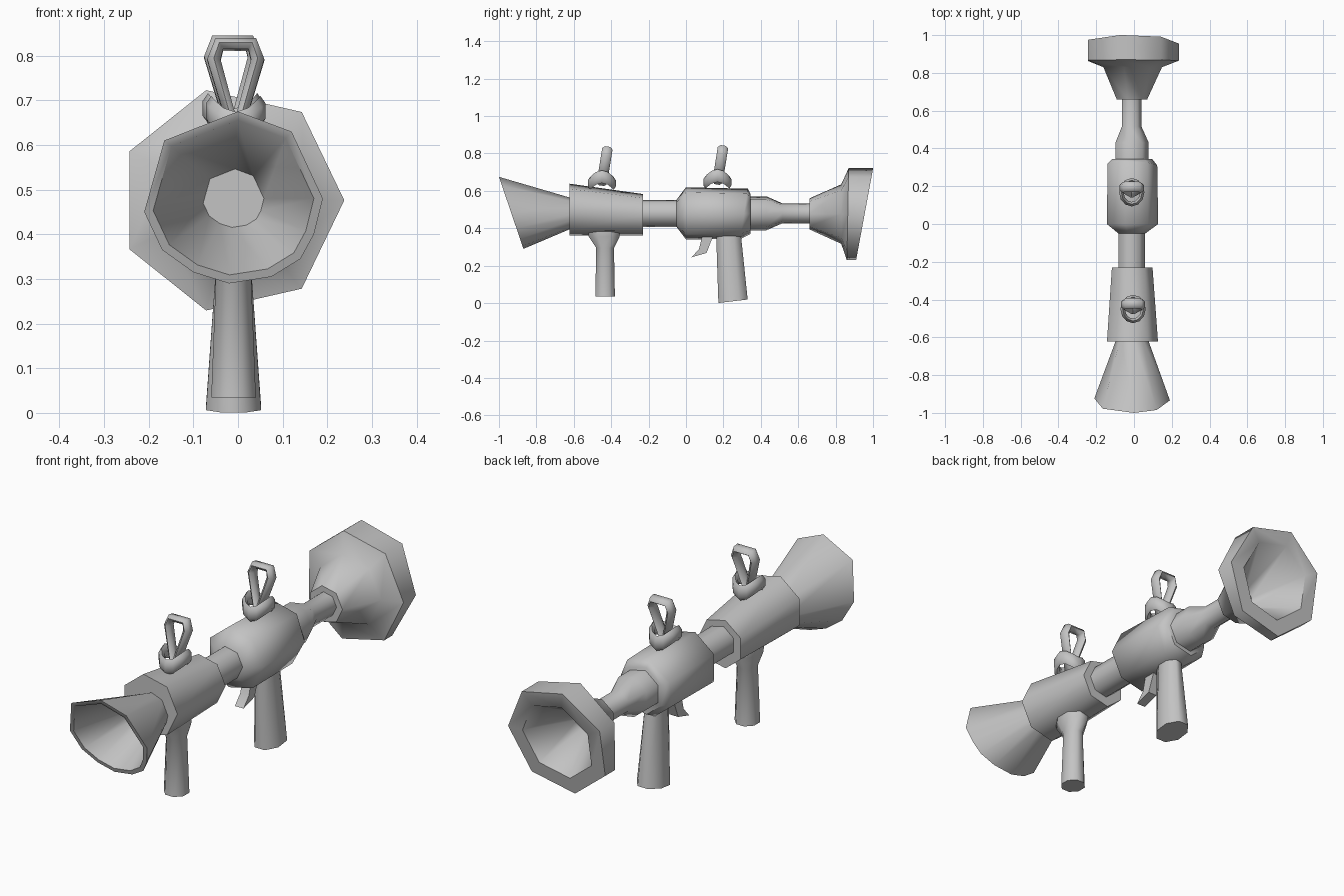
import bpy, bmesh, math
from mathutils import Vector

if "Cube" in bpy.data.objects:
    bpy.data.objects.remove(bpy.data.objects["Cube"], do_unlink=True)

grey = bpy.data.materials.new("plain grey")
grey.use_nodes = True
colour = (0.55, 0.55, 0.55, 1)
grey.diffuse_color = colour
grey.node_tree.nodes["Principled BSDF"].inputs["Base Color"].default_value = colour

CX, CZ = -0.015, 0.476   # axis of the barrel


def skin(name, rings, closed=False, angle=58):
    """Bridge equal rings of points; cap the ends unless the rings form a loop."""
    bm = bmesh.new()
    loops = [[bm.verts.new(p) for p in ring] for ring in rings]
    n = len(loops[0])
    pairs = list(zip(loops, loops[1:]))
    if closed:
        pairs.append((loops[-1], loops[0]))
    else:
        bm.faces.new(loops[0])
        bm.faces.new(loops[-1])
    for a, b in pairs:
        for i in range(n):
            j = (i + 1) % n
            bm.faces.new((a[i], a[j], b[j], b[i]))
    bmesh.ops.recalc_face_normals(bm, faces=bm.faces)
    mesh = bpy.data.meshes.new(name)
    bm.to_mesh(mesh)
    bm.free()
    mesh.materials.append(grey)
    obj = bpy.data.objects.new(name, mesh)
    bpy.context.collection.objects.link(obj)
    bpy.ops.object.select_all(action='DESELECT')
    obj.select_set(True)
    bpy.context.view_layer.objects.active = obj
    bpy.ops.object.shade_smooth_by_angle(angle=math.radians(angle))
    return obj


def barrel_part(name, sections, sides=7):
    """Sections along y: (y, radius, centre z, lean of the ring)."""
    rings = []
    for y, r, cz, lean in sections:
        ring = []
        for i in range(sides):
            a = math.tau * i / sides
            z = r * math.sin(a)
            ring.append((CX + r * math.cos(a), y + lean * z, cz + z))
        rings.append(ring)
    return skin(name, rings)


def grip(name, sections, sides=8):
    """Sections along z: (z, y min, y max, half width, slope along y)."""
    rings = []
    for z, y0, y1, w, slope in sections:
        ring = []
        for i in range(sides):
            a = math.tau * (i + 0.5) / sides
            c, s = math.cos(a) * 1.08, math.sin(a) * 1.08
            dy = c * (y1 - y0) / 2
            ring.append((-0.01 + w * s, (y0 + y1) / 2 + dy, z + slope * dy))
        rings.append(ring)
    return skin(name, rings)


def band(name, path, across, half_width, half_thick):
    """Closed strap with a six-sided section following a path."""
    pts = [Vector(p) for p in path]
    across = Vector(across).normalized()
    rings = []
    for i, p in enumerate(pts):
        before = (p - pts[i - 1]).normalized()
        after = (pts[(i + 1) % len(pts)] - p).normalized()
        out = (before + after).cross(across).normalized()
        rings.append([p + across * half_width * math.cos(math.tau * k / 6)
                      + out * half_thick * 1.15 * math.sin(math.tau * k / 6)
                      for k in range(6)])
    return skin(name, rings, closed=True, angle=65)


# Barrel bodies and tubes
barrel_part("front_body", [(-0.622, 0.142, 0.5, 0), (-0.23, 0.113, 0.473, 0)])
barrel_part("middle_tube", [(-0.26, 0.074, 0.48, 0), (-0.03, 0.074, 0.48, 0)])
barrel_part("rear_body", [
    (-0.05, 0.075, 0.48, 0), (0, 0.143, 0.48, 0),
    (0.31, 0.138, 0.477, 0.15), (0.345, 0.11, 0.477, 0)])
barrel_part("rear_tube", [
    (0.3, 0.093, 0.48, 0), (0.43, 0.093, 0.48, 0),
    (0.515, 0.055, 0.48, 0), (0.68, 0.055, 0.48, 0)])

# Flared rear bell with a thick, leaning rim and deep hollow
barrel_part("rear_bell", [
    (0.66, 0.085, 0.477, 0), (0.83, 0.163, CZ, 0), (0.865, 0.253, CZ, 0.02),
    (0.955, 0.253, CZ, 0.185), (0.955, 0.18, CZ, 0.185), (0.74, 0.05, CZ, 0)])

# Front horn, cut off at a slant and hollow
rim = [(0, .675), (.12, .63), (.19, .48), (.17, .4), (.14, .345), (.075, .305),
       (-.02, .29), (-.1, .315), (-.17, .365), (-.21, .45), (-.165, .61)]


def horn_ring(scale, y=None):
    ring = []
    for x, z in rim:
        px, pz = -0.01 + (x + 0.01) * scale, 0.48 + (z - 0.48) * scale
        ring.append((px, -1 + (0.675 - pz) * 0.34 if y is None else y, pz))
    return ring


skin("front_horn", [horn_ring(0.4, -0.6), horn_ring(1), horn_ring(0.9),
                    horn_ring(0.34, -0.63)])

# Grips
grip("front_grip", [(0.39, -0.525, -0.355, 0.055, 0), (0.355, -0.52, -0.355, 0.055, 0),
                    (0.295, -0.48, -0.385, 0.04, 0), (0.035, -0.485, -0.38, 0.05, 0)])
grip("rear_grip", [(0.4, 0.16, 0.29, 0.034, 0), (0.01, 0.173, 0.33, 0.062, 0.12)])

# Trigger, a thin curved lever
lever = [(.09, .37), (.15, .37), (.13, .32), (.11, .268), (.03, .245), (.07, .29)]
skin("trigger", [[(CX + s * 0.022, y, z) for y, z in lever] for s in (-1, 1)], angle=40)

# Sight loops, each on a saddle-shaped strap
teardrop = [(-.006, .64), (-.049, .79), (-.037, .825),
            (.037, .825), (.049, .79), (.006, .64)]
for side, x, y, dz in (("front", -0.005, -0.45, 0), ("rear", -0.012, 0.168, 0.006)):
    band(side + "_sight_loop",
         [(x + px, y + 0.16 * (pz - 0.64), pz + dz) for px, pz in teardrop],
         (0, 1, -0.16), 0.028, 0.015)
    saddle = []
    for i in range(12):
        a = math.tau * i / 12
        saddle.append((x + 0.055 * math.cos(a), y + 0.063 * math.sin(a),
                       0.64 + dz + 0.036 * math.cos(a) ** 2))
    band(side + "_sight_strap", saddle, (0, 0, 1), 0.034, 0.012)
